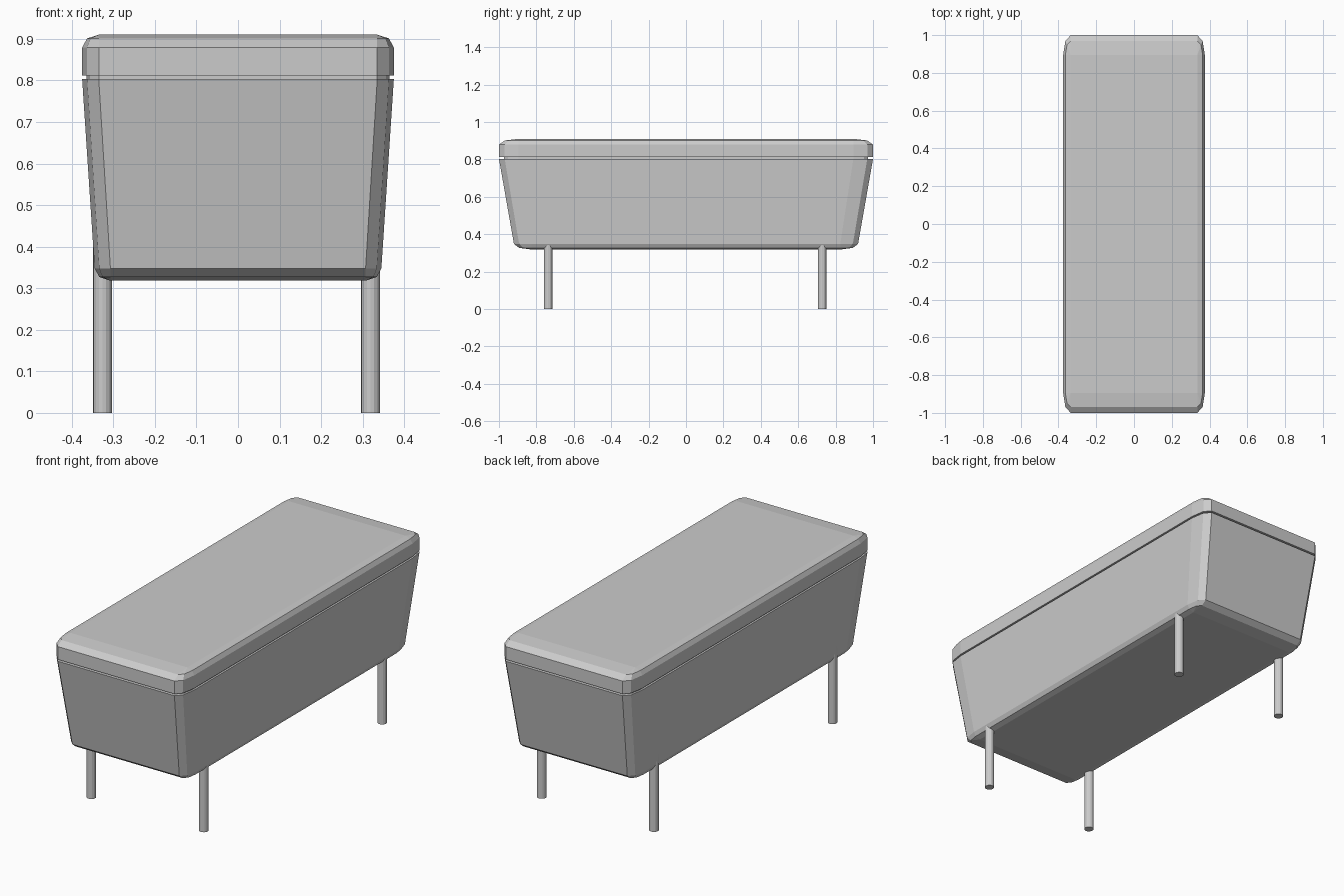
import bpy, bmesh
from math import sin, cos, pi

if "Cube" in bpy.data.objects:
    bpy.data.objects.remove(bpy.data.objects["Cube"])

SEG = 2  # facets per rounded edge


def ring(bm, core, rad, z):
    """Rectangle with elliptical faceted corners, core half-size plus corner radii."""
    verts = []
    for q, (sx, sy) in enumerate([(1, 1), (-1, 1), (-1, -1), (1, -1)]):
        for i in range(SEG + 1):
            a = q * pi / 2 + i * pi / 2 / SEG
            verts.append(bm.verts.new((sx * core[0] + rad[0] * cos(a),
                                       sy * core[1] + rad[1] * sin(a), z)))
    return verts


def loft(name, rings):
    bm = bmesh.new()
    loops = [ring(bm, *r) for r in rings]
    for lo, hi in zip(loops, loops[1:]):
        n = len(lo)
        for i in range(n):
            j = (i + 1) % n
            bm.faces.new((lo[i], lo[j], hi[j], hi[i]))
    bm.faces.new(loops[0][::-1])
    bm.faces.new(loops[-1])
    # the flattest rings collapse to plain rectangles
    bmesh.ops.remove_doubles(bm, verts=bm.verts, dist=0.0005)
    bmesh.ops.recalc_face_normals(bm, faces=bm.faces)
    mesh = bpy.data.meshes.new(name)
    bm.to_mesh(mesh)
    bm.free()
    ob = bpy.data.objects.new(name, mesh)
    bpy.context.collection.objects.link(ob)
    return ob


C = 0.7071
top_core, top_rad = (0.335, 0.895), (0.04, 0.105)
low_core, low_rad = (0.307, 0.825), (0.038, 0.095)


def scaled(rad, k):
    return (rad[0] * k, rad[1] * k)


# Tapered trough with rounded bottom edge
loft("tapered_body", [
    (low_core, (0, 0), 0.318),
    (low_core, scaled(low_rad, C), 0.327),
    (low_core, low_rad, 0.348),
    (top_core, top_rad, 0.803)])

# Recessed seam between body and lid
loft("seam", [
    (top_core, scaled(top_rad, 0.75), 0.79),
    (top_core, scaled(top_rad, 0.75), 0.83)])

# Lid with rounded top edge
loft("lid", [
    (top_core, top_rad, 0.812),
    (top_core, top_rad, 0.879),
    (top_core, scaled(top_rad, C), 0.901),
    (top_core, (0, 0), 0.91)])

# Four straight legs running up into the body
LEG_H = 0.40
for xn, x in (("left", -0.326), ("right", 0.319)):
    for yn, y in (("front", -0.737), ("back", 0.728)):
        bpy.ops.mesh.primitive_cylinder_add(vertices=16, radius=0.023, depth=LEG_H,
                                            location=(x, y, LEG_H / 2))
        bpy.context.object.name = f"{yn}_{xn}_leg"
